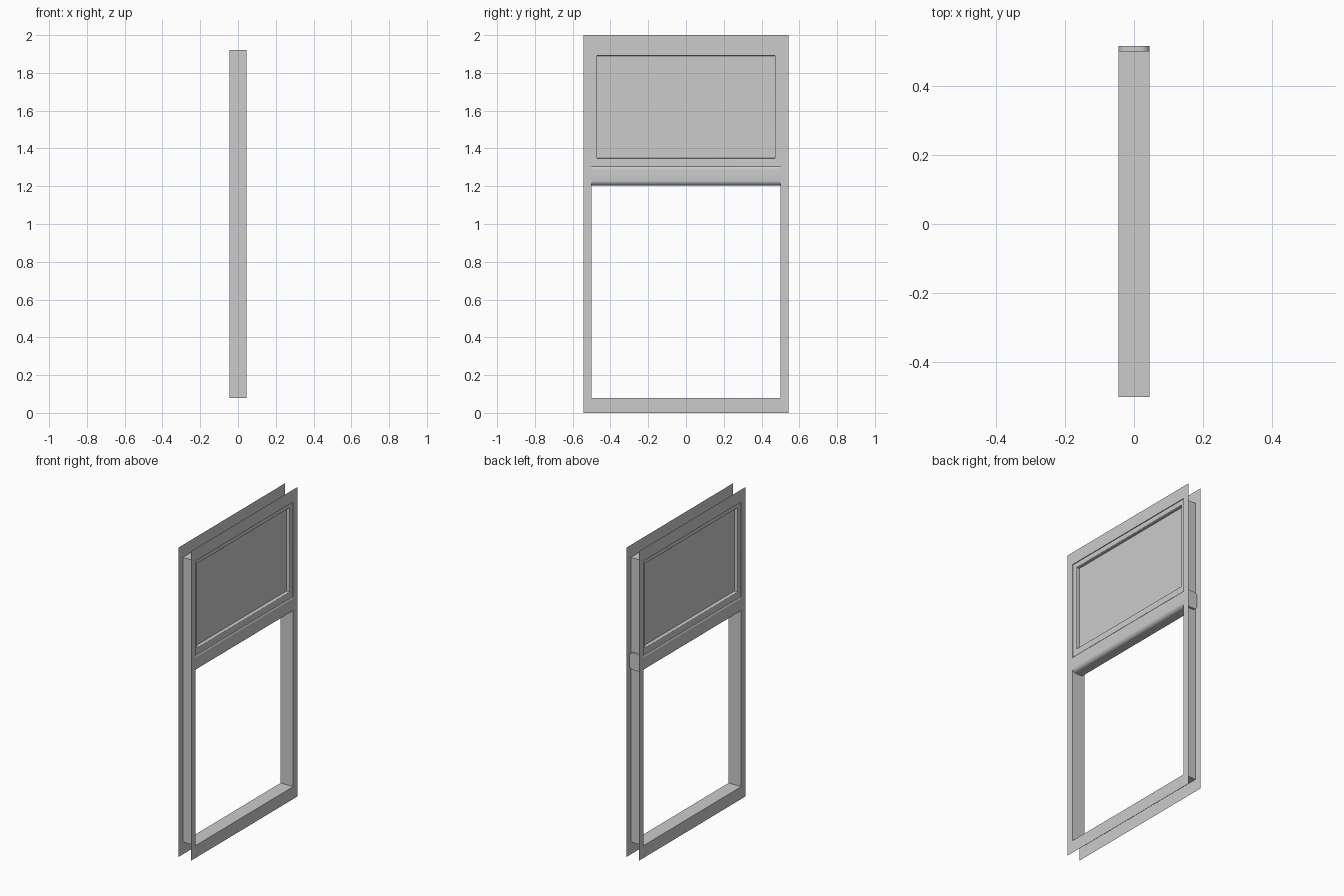
import bpy, bmesh, math

if "Cube" in bpy.data.objects:
    bpy.data.objects.remove(bpy.data.objects["Cube"])

D = 0.045            # half depth of the frame
Z0, Z1 = 0.08, 1.92  # opening bottom and top


def make(name, bm):
    bmesh.ops.recalc_face_normals(bm, faces=bm.faces)
    me = bpy.data.meshes.new(name)
    bm.to_mesh(me)
    bm.free()
    ob = bpy.data.objects.new(name, me)
    bpy.context.collection.objects.link(ob)
    return ob


def smooth(ob, angle=35):
    bpy.context.view_layer.objects.active = ob
    ob.select_set(True)
    bpy.ops.object.shade_smooth_by_angle(angle=math.radians(angle))
    ob.select_set(False)


def rect_rings(name, rings, cap=False, mirror=False):
    """Skin nested rectangles, each given as (x, half width, bottom, top)."""
    bm = bmesh.new()
    loops = [[bm.verts.new((x, y, z)) for y, z in
              ((-w, b), (w, b), (w, t), (-w, t))] for x, w, b, t in rings]
    for a, c in zip(loops, loops[1:]):
        for i in range(4):
            j = (i + 1) % 4
            bm.faces.new((a[i], a[j], c[j], c[i]))
    if cap:
        bm.faces.new(loops[-1])
    ob = make(name, bm)
    if mirror:
        m = ob.modifiers.new("Mirror", 'MIRROR')
        m.use_axis[0] = True
        m.use_mirror_merge = False
    return ob


# Thin casing plates on both sides, joined by the lining of the opening
rect_rings("window_casing", [(-D, 0.543, 0, 2), (-D, 0.5, Z0, Z1),
                             (D, 0.5, Z0, Z1), (D, 0.543, 0, 2)])

# Raised sash with a rounded inner moulding around a recessed pane
xf, xg, r = 0.040, 0.018, 0.006
rings = [(xf, 0.5, 1.305, Z1)]
for i in range(7):
    a = math.pi / 2 * i / 6
    inset = 0.024 + r * math.sin(a)
    rings.append((xf - r * (1 - math.cos(a)), 0.5 - inset,
                  1.3155 + 0.028 + r * math.sin(a), Z1 - inset))
x, w, b, t = rings[-1]
rings.append((xg, w, b, t))
smooth(rect_rings("sash_panel", rings, cap=True, mirror=True))

# Rounded bottom rail, its +y end passing through the lining
bm = bmesh.new()
zb, zt, rad = 1.204, 1.314, 0.026
prof = []
for k, (sx, cz) in enumerate(((1, zt - rad), (-1, zt - rad), (-1, zb + rad), (1, zb + rad))):
    for i in range(7):
        a = math.pi / 2 * (k + i / 6)
        prof.append((sx * (D - rad) + rad * math.cos(a), cz + rad * math.sin(a)))
face = bm.faces.new([bm.verts.new((x, -0.5, z)) for x, z in prof])
ext = bmesh.ops.extrude_face_region(bm, geom=[face], use_keep_orig=True)
bmesh.ops.translate(bm, vec=(0, 1.014, 0),
                    verts=[v for v in ext["geom"] if isinstance(v, bmesh.types.BMVert)])
smooth(make("bottom_rail", bm))
